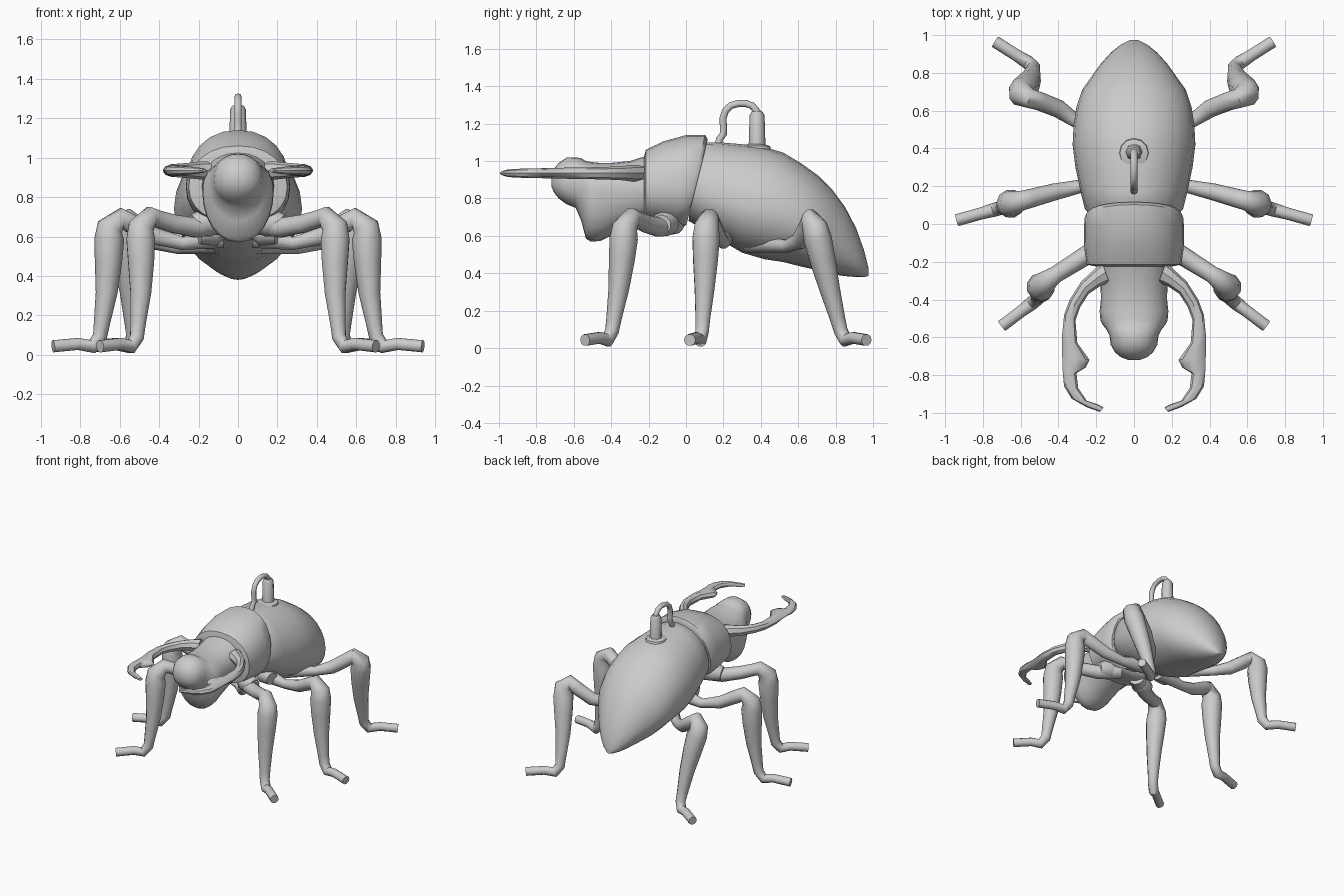
import bpy, bmesh
from math import sin, cos, pi, copysign
from mathutils import Vector


def skin(name, rings, angle=50, mirror=False):
    """Join a list of point rings into one capped, smooth-shaded object."""
    bm = bmesh.new()
    loops = [[bm.verts.new(p) for p in r] for r in rings]
    n = len(loops[0])
    for a, b in zip(loops, loops[1:]):
        for i in range(n):
            j = (i + 1) % n
            bm.faces.new((a[i], a[j], b[j], b[i]))
    bm.faces.new(loops[0])
    bm.faces.new(loops[-1])
    bmesh.ops.recalc_face_normals(bm, faces=bm.faces)
    me = bpy.data.meshes.new(name)
    bm.to_mesh(me)
    bm.free()
    ob = bpy.data.objects.new(name, me)
    bpy.context.collection.objects.link(ob)
    if mirror:
        ob.modifiers.new("mirror", 'MIRROR').use_mirror_merge = False
    bpy.ops.object.select_all(action='DESELECT')
    ob.select_set(True)
    bpy.context.view_layer.objects.active = ob
    bpy.ops.object.shade_smooth_by_angle(angle=angle * pi / 180)
    return ob


def body(name, stations, power=2.0, n=24):
    """Stations: y, half width, top z, bottom z, widest z, backward lean."""
    rings = []
    for y, w, top, bot, mid, lean in stations:
        ring = []
        for i in range(n):
            c, s = cos(2 * pi * i / n), sin(2 * pi * i / n)
            x = w * copysign(abs(c) ** (2 / power), c)
            h = copysign(abs(s) ** (2 / power), s)
            z = mid + h * ((top - mid) if s > 0 else (mid - bot))
            ring.append((x, y + lean * (z - mid), z))
        rings.append(ring)
    return skin(name, rings)


def tube(name, knots, n=10, side=Vector((0, 0, 1)), mirror=False):
    """Knots: x, y, z, radius. Rings bisect each bend."""
    pts = [Vector(k[:3]) for k in knots]
    rings = []
    for i, p in enumerate(pts):
        a = (p - pts[i - 1]).normalized() if i else Vector()
        b = (pts[i + 1] - p).normalized() if i < len(pts) - 1 else Vector()
        t = (a + b).normalized()
        u = (side - side.dot(t) * t).normalized()
        v = t.cross(u)
        r = knots[i][3]
        rings.append([p + r * (cos(2 * pi * k / n) * u + sin(2 * pi * k / n) * v)
                      for k in range(n)])
    return skin(name, rings, mirror=mirror)


# abdomen
body("abdomen", [
    (0.03, .22, 1.06, .68, .84, .10), (0.08, .26, 1.10, .65, .82, .08),
    (0.18, .285, 1.10, .58, .79, 0), (0.30, .31, 1.09, .51, .76, 0),
    (0.42, .325, 1.075, .475, .74, 0), (0.52, .32, 1.045, .46, .72, 0),
    (0.62, .305, .985, .435, .69, 0), (0.71, .275, .92, .415, .65, 0),
    (0.78, .225, .85, .395, .61, 0), (0.85, .175, .755, .385, .56, 0),
    (0.91, .12, .64, .38, .50, 0), (0.95, .07, .53, .38, .45, 0),
    (0.975, .02, .43, .385, .41, 0)])

# thorax shield
body("thorax", [
    (-.225, .20, 1.02, .70, .86, 0), (-.215, .25, 1.06, .67, .85, 0),
    (-.13, .263, 1.105, .66, .85, .03), (-.03, .265, 1.14, .64, .85, .12),
    (.03, .262, 1.14, .64, .85, .25), (.05, .25, 1.115, .66, .85, .25)], power=2.2)

# head with jaw and rounded snout
body("head", [
    (-.19, .185, 1.035, .69, .86, 0), (-.30, .178, 1.0, .65, .85, 0),
    (-.40, .175, .99, .60, .84, 0), (-.46, .182, .99, .572, .84, 0),
    (-.51, .178, .995, .57, .84, 0), (-.535, .165, 1.0, .585, .84, 0),
    (-.56, .145, 1.015, .68, .87, 0), (-.59, .13, 1.02, .75, .89, 0),
    (-.64, .123, 1.018, .77, .89, 0), (-.68, .10, .99, .80, .89, 0),
    (-.705, .07, .96, .83, .89, 0), (-.72, .03, .92, .865, .89, 0)], power=2.15)

# mandibles: outer x, y, inner x, y, half thickness
rings = []
for ox, oy, ix, iy, h in [
        (.17, -.20, .13, -.31, .045), (.215, -.245, .18, -.33, .045),
        (.28, -.305, .24, -.37, .038), (.34, -.40, .285, -.44, .034),
        (.37, -.48, .31, -.51, .032), (.382, -.60, .30, -.63, .030),
        (.38, -.70, .235, -.72, .028), (.378, -.77, .255, -.76, .027),
        (.376, -.80, .305, -.79, .026), (.37, -.86, .295, -.87, .025),
        (.33, -.925, .25, -.935, .022), (.25, -.97, .19, -.955, .018),
        (.18, -.995, .16, -.972, .010)]:
    o, i = Vector((ox, oy, .935)), Vector((ix, iy, .935))
    rings.append([(o + i) / 2 + (o - i) / 2 * cos(pi * k / 4)
                  + Vector((0, 0, h * sin(pi * k / 4))) for k in range(8)])
skin("mandibles", rings, angle=40, mirror=True)


# legs: hip to knee, tapering shin, then a plain cylinder foot
def leg(name, thigh, knee, ankle, toe):
    k, a, t = Vector(knee), Vector(ankle), Vector(toe)
    out = (k - Vector(thigh[-1][:3])).normalized()

    def down(f, r, bulge=0.0):
        p = k.lerp(a, f)
        return (p.x + bulge * out.x, p.y + bulge * out.y, p.z, r)
    foot = (t - a).normalized()
    knots = list(thigh) + [
        (*(k + Vector((0, 0, .015)) - out * .02), .052),
        down(.06, .068, .035), down(.16, .076, .03), down(.35, .069, .015),
        down(.6, .055), down(.85, .041), down(.96, .037),
        (*(a + foot * .035 - Vector((0, 0, .02))), .037),
        (*(t - foot * .22 * 0.6), .032), (*t, .032)]
    # sideways axis of the leg plane keeps the rings from twisting
    side = Vector((-foot.y, foot.x, 0)).normalized()
    tube(name, knots, side=side, mirror=True)


leg("front_legs",
    [(.08, -.06, .67, .06), (.22, -.145, .645, .052), (.33, -.215, .665, .048),
     (.41, -.265, .69, .045)],
    (.46, -.30, .685), (.515, -.40, .065), (.70, -.54, .043))
leg("middle_legs",
    [(.08, .20, .60, .06), (.28, .20, .565, .035), (.42, .17, .60, .045),
     (.55, .135, .67, .05)],
    (.61, .12, .685), (.705, .085, .065), (.938, .02, .043))
leg("rear_legs",
    [(.10, .34, .56, .05), (.30, .54, .545, .035), (.40, .61, .575, .048),
     (.50, .65, .645, .05)],
    (.57, .67, .685), (.53, .835, .065), (.735, .965, .043))

# hip joints under the thorax
for label, p, r in (("front_hips", (.16, -.11, .67), .075),
                    ("middle_hips", (.13, .16, .62), .07)):
    tube(label, [(p[0] - .09, p[1] + .03, p[2] + .05, r * .7), (*p, r),
                 (p[0] + .07, p[1] - .02, p[2] - .01, r * .7)], mirror=True)

# socket, post and looped hose on the back
Y = Vector((0, 1, 0))
tube("socket", [(0, .375, 1.04, .085), (0, .375, 1.08, .075), (0, .375, 1.09, .045)],
     n=12, side=Y)
tube("post", [(0, .38, 1.05, .046), (0, .38, 1.245, .04), (0, .38, 1.265, .028)],
     n=8, side=Y)
tube("hose", [(0, .385, 1.23, .019), (0, .38, 1.265, .019), (0, .355, 1.295, .019),
              (0, .32, 1.308, .019), (0, .28, 1.308, .019), (0, .24, 1.297, .019),
              (0, .212, 1.27, .019), (0, .198, 1.23, .019), (0, .20, 1.18, .019),
              (0, .20, 1.145, .019), (0, .178, 1.115, .019), (0, .17, 1.06, .019)],
     n=8, side=Vector((1, 0, 0)))
